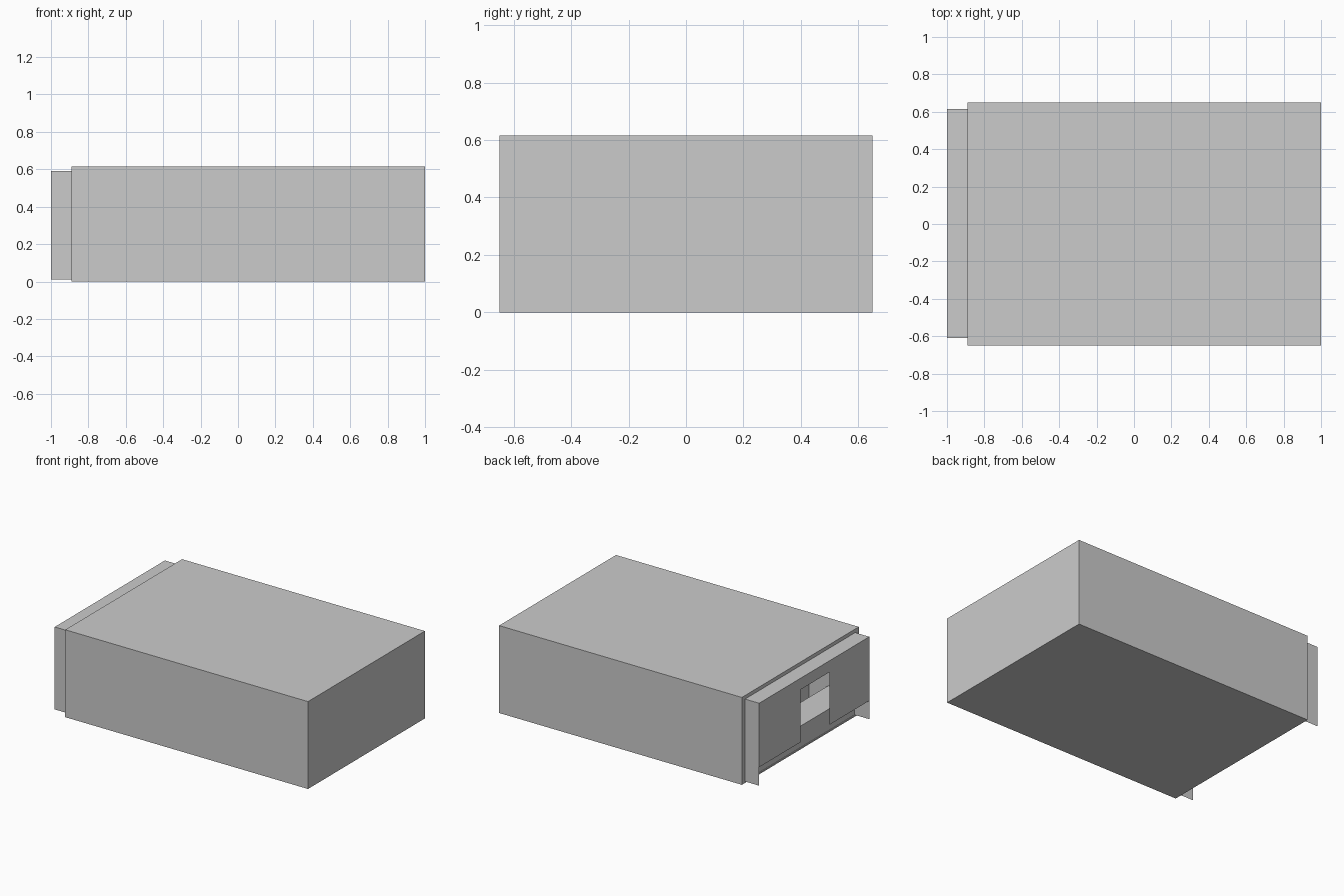
import bpy

if "Cube" in bpy.data.objects:
    bpy.data.objects.remove(bpy.data.objects["Cube"])


def mesh_object(name, verts, faces):
    mesh = bpy.data.meshes.new(name)
    mesh.from_pydata(verts, [], faces)
    mesh.update()
    obj = bpy.data.objects.new(name, mesh)
    bpy.context.collection.objects.link(obj)
    return obj


def box(name, x, y, z):
    verts = [(a, b, c) for a in x for b in y for c in z]
    faces = [(0, 1, 3, 2), (4, 6, 7, 5), (0, 4, 5, 1),
             (2, 3, 7, 6), (0, 2, 6, 4), (1, 5, 7, 3)]
    return mesh_object(name, verts, faces)


X0, XS, X1 = -1.0, -0.89, 1.0       # insert front, sleeve front, closed end
YN, YP, Z0, Z1 = -0.61, 0.615, 0.01, 0.59
XB = -0.53                          # back of the insert

# Outer sleeve: solid box with a pocket cut into its open end
sleeve = box("outer_sleeve", (XS, X1), (-0.65, 0.65), (0, 0.615))
cutter = box("pocket_cutter", (XS - 0.2, XB), (YN, YP), (Z0, Z1))
cutter.hide_render = True
cutter.hide_viewport = True
cut = sleeve.modifiers.new("pocket", 'BOOLEAN')
cut.operation = 'DIFFERENCE'
cut.solver = 'EXACT'
cut.object = cutter

# Thin sheet insert: top and two side flaps projecting from the sleeve
mesh_object("insert_top",
            [(X0, YN, Z1), (XS, YN, Z1), (XS, YP, Z1), (X0, YP, Z1)],
            [(0, 1, 2, 3)])
for side, y in (("front", YN), ("back", YP)):
    face = (0, 1, 2, 3) if y < 0 else (3, 2, 1, 0)
    mesh_object(f"{side}_side_flap",
                [(X0, y, Z0), (XS, y, Z0), (XS, y, Z1), (X0, y, Z1)], [face])

# End panel with a notch open at the bottom
outline = [(YN, 0.14), (YN, Z1), (YP, Z1), (YP, 0.14),
           (0.155, 0.14), (0.155, 0.51), (-0.165, 0.51), (-0.165, 0.14)]
mesh_object("notched_end_panel", [(X0, y, z) for y, z in outline],
            [tuple(range(len(outline)))])

# Low ledge across the mouth of the pocket
box("inner_ledge", (XS + 0.005, -0.68), (YN, YP), (Z0, 0.16))
